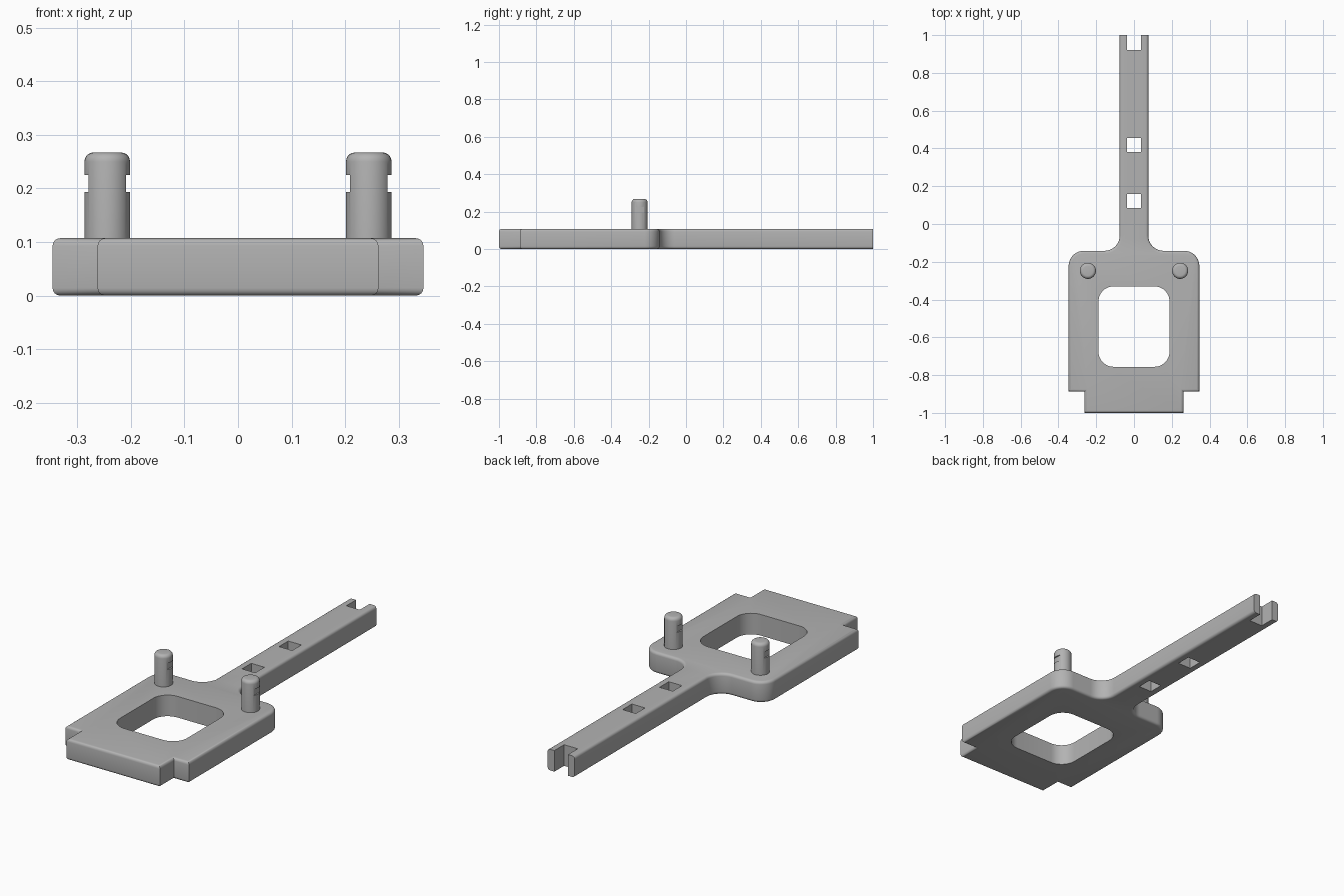
import bpy, bmesh
from math import pi, cos, sin, radians

if "Cube" in bpy.data.objects:
    bpy.data.objects.remove(bpy.data.objects["Cube"])

HEIGHT = 0.107
gray = bpy.data.materials.new("light_gray")
gray.use_nodes = True
gray.diffuse_color = (0.45, 0.45, 0.45, 1)
gray.node_tree.nodes["Principled BSDF"].inputs["Base Color"].default_value = gray.diffuse_color


def arc(cx, cy, r, start, end, steps=10):
    angles = [radians(start + (end - start) * i / steps) for i in range(steps + 1)]
    return [(cx + r * cos(a), cy + r * sin(a)) for a in angles]


def make_object(name, bm):
    bmesh.ops.recalc_face_normals(bm, faces=bm.faces)
    mesh = bpy.data.meshes.new(name)
    bm.to_mesh(mesh)
    bm.free()
    mesh.materials.append(gray)
    obj = bpy.data.objects.new(name, mesh)
    bpy.context.collection.objects.link(obj)
    return obj


def prism(outline, z0, z1):
    bm = bmesh.new()
    base = bm.faces.new([bm.verts.new((x, y, z0)) for x, y in outline])
    top = bmesh.ops.extrude_face_region(bm, geom=[base], use_keep_orig=True)["geom"]
    for v in top:
        if isinstance(v, bmesh.types.BMVert):
            v.co.z = z1
    bmesh.ops.recalc_face_normals(bm, faces=bm.faces)
    return bm


def rect(x0, x1, y0, y1):
    return [(x0, y0), (x1, y0), (x1, y1), (x0, y1)]


def cut(obj, outlines, z0, z1):
    bpy.context.view_layer.objects.active = obj
    for outline in outlines:
        cutter = make_object("cutter", prism(outline, z0, z1))
        cutter.hide_render = True
        mod = obj.modifiers.new("cut", "BOOLEAN")
        mod.operation, mod.solver, mod.object = "DIFFERENCE", "EXACT", cutter
        bpy.ops.object.modifier_apply(modifier=mod.name)
        bpy.data.objects.remove(cutter)


def smooth(obj):
    bpy.ops.object.select_all(action="DESELECT")
    obj.select_set(True)
    bpy.context.view_layer.objects.active = obj
    bpy.ops.object.shade_smooth_by_angle(angle=radians(35))


# Paddle plate with a long handle, mirrored outline
half = [(0.262, -1), (0.262, -0.888), (0.346, -0.888)]
half += arc(0.266, -0.222, 0.08, 0, 90)
half += arc(0.156, -0.062, 0.08, 270, 180)
half += [(0.076, 1)]
bm = prism(half + [(-x, y) for x, y in reversed(half)], 0, HEIGHT)

# Round the top and bottom rims, leaving the handle end square
rims = [e for e in bm.edges
        if abs(e.verts[0].co.z - e.verts[1].co.z) < 1e-5
        and min(v.co.y for v in e.verts) < 0.99]
bmesh.ops.bevel(bm, geom=rims, offset=0.014, segments=4, profile=0.5, affect="EDGES")
plate = make_object("plate_and_handle", bm)

# Rounded window, square handle holes and end slot
window = []
for i, (sx, sy) in enumerate([(1, 1), (-1, 1), (-1, -1), (1, -1)]):
    window += arc(sx * 0.108, -0.543 + sy * 0.133, 0.08, i * 90, i * 90 + 90)
holes = [rect(-0.037, 0.037, y, y + 0.074) for y in (0.085, 0.381)]
slot = rect(-0.038, 0.038, 0.922, 1.1)
cut(plate, [window, *holes, slot], -0.1, 0.2)
smooth(plate)

# Pegs with domed rims and notched sides
for side, x in (("left", 0.244), ("right", -0.244)):
    bm = prism([(x + px, py) for px, py in arc(0, -0.248, 0.0425, 0, 360, 40)[:-1]],
               HEIGHT - 0.01, 0.267)
    rim = [e for e in bm.edges if all(v.co.z > 0.26 for v in e.verts)]
    bmesh.ops.bevel(bm, geom=rim, offset=0.017, segments=5, profile=0.5, affect="EDGES")
    peg = make_object(side + "_peg", bm)
    notches = [rect(x + 0.035, x + 0.08, -0.3, -0.2), rect(x - 0.08, x - 0.035, -0.3, -0.2)]
    cut(peg, notches, 0.193, 0.225)
    smooth(peg)
